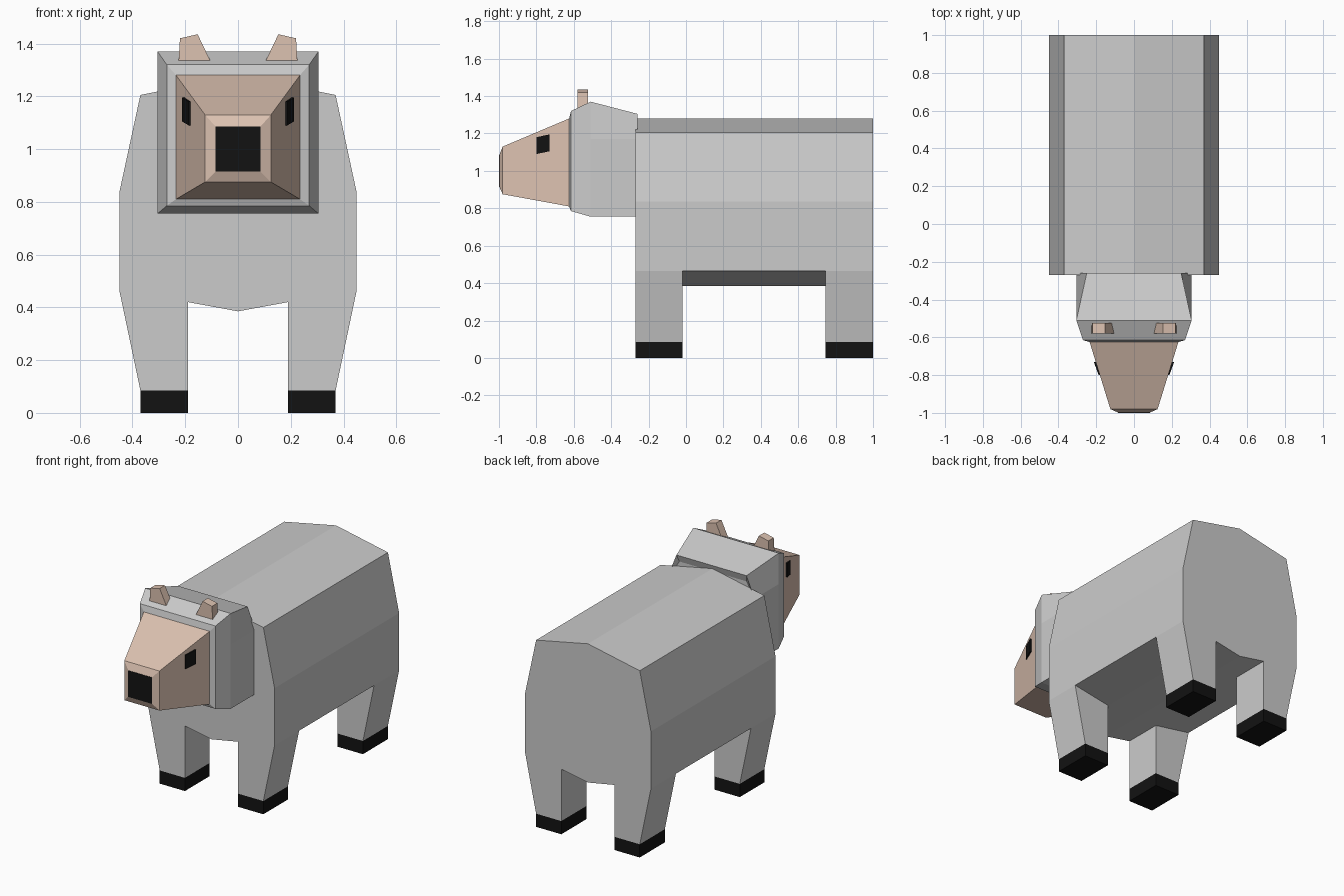
import bpy, bmesh

if "Cube" in bpy.data.objects:
    bpy.data.objects.remove(bpy.data.objects["Cube"])


def material(name, rgb):
    m = bpy.data.materials.new(name)
    m.diffuse_color = (*rgb, 1)
    m.use_nodes = True
    m.node_tree.nodes["Principled BSDF"].inputs["Base Color"].default_value = m.diffuse_color
    return m


SKIN = material("skin", (0.72, 0.54, 0.44))
BLACK = material("black", (0.006, 0.006, 0.006))


def loft(name, rings, mat=None, mirror=False):
    """Join equal-sized rings of points into a closed flat-shaded solid."""
    bm = bmesh.new()
    loops = [[bm.verts.new(p) for p in ring] for ring in rings]
    n = len(loops[0])
    for a, b in zip(loops, loops[1:]):
        for i in range(n):
            j = (i + 1) % n
            bm.faces.new((a[i], a[j], b[j], b[i]))
    bm.faces.new(loops[0])
    bm.faces.new(loops[-1])
    bmesh.ops.recalc_face_normals(bm, faces=bm.faces)
    me = bpy.data.meshes.new(name)
    bm.to_mesh(me)
    bm.free()
    ob = bpy.data.objects.new(name, me)
    bpy.context.collection.objects.link(ob)
    if mat:
        me.materials.append(mat)
    if mirror:
        ob.modifiers.new("mirror", 'MIRROR').use_mirror_merge = False
    return ob


def prism(name, profile, y0, y1, mat=None, mirror=False):
    return loft(name, [[(x, y, z) for x, z in profile] for y in (y0, y1)], mat, mirror)


def symmetric(half):
    """Complete a right-hand half profile with its reflection."""
    return half + [(-x, z) for x, z in reversed(half) if x > 0]


def rect(y, w, z0, z1):
    return [(-w, y, z0), (w, y, z0), (w, y, z1), (-w, y, z1)]


# Body
half = [(0, 0.385), (0.19, 0.42), (0.45, 0.465), (0.45, 0.835), (0.37, 1.205), (0, 1.28)]
prism("body", half + [(-x, z) for x, z in reversed(half[1:-1])], -0.27, 1.0)

# Legs and hooves
leg = [(0.19, 0.085), (0.37, 0.085), (0.45, 0.465), (0.19, 0.42)]
hoof = [(0.19, 0), (0.37, 0), (0.37, 0.085), (0.19, 0.085)]
for end, y0, y1 in (("front", -0.27, -0.02), ("back", 0.745, 1.0)):
    prism(end + "_legs", leg, y0, y1, None, True)
    prism(end + "_hooves", hoof, y0, y1, BLACK, True)

# Head wool: y, side width, bottom, shoulder height, top width, top
sections = [(-0.625, 0.235, 0.81, 1.12, 0.235, 1.28),
            (-0.615, 0.27, 0.785, 1.15, 0.27, 1.32),
            (-0.51, 0.305, 0.755, 1.17, 0.305, 1.37),
            (-0.26, 0.305, 0.755, 1.17, 0.25, 1.305),
            (-0.275, 0.30, 0.76, 1.165, 0.24, 1.26)]
loft("head_wool", [[(x, y, z) for x, z in symmetric([(w, zb), (w, zm), (wt, zt)])]
                   for y, w, zb, zm, wt, zt in sections])

# Face and nose
loft("face", [rect(-0.60, 0.235, 0.81, 1.28), rect(-0.625, 0.235, 0.81, 1.28),
              rect(-0.98, 0.125, 0.875, 1.13), rect(-0.998, 0.085, 0.915, 1.085)], SKIN)
loft("nose", [rect(-0.99, 0.085, 0.915, 1.085), rect(-1.0, 0.085, 0.915, 1.085)], BLACK)

# Eyes: thin plates lying on the sloping cheeks
eye = [(0.187, -0.80, 1.09), (0.213, -0.73, 1.105), (0.213, -0.73, 1.195), (0.187, -0.80, 1.18)]
loft("eyes", [eye, [(x - 0.02, y, z) for x, y, z in eye]], BLACK, True)

# Ears
ear = [(0.105, 1.335), (0.165, 1.343), (0.225, 1.335), (0.22, 1.42), (0.153, 1.435)]
prism("ears", [(ear[0]), (ear[2]), (ear[3]), (ear[4])], -0.58, -0.525, SKIN, True)
